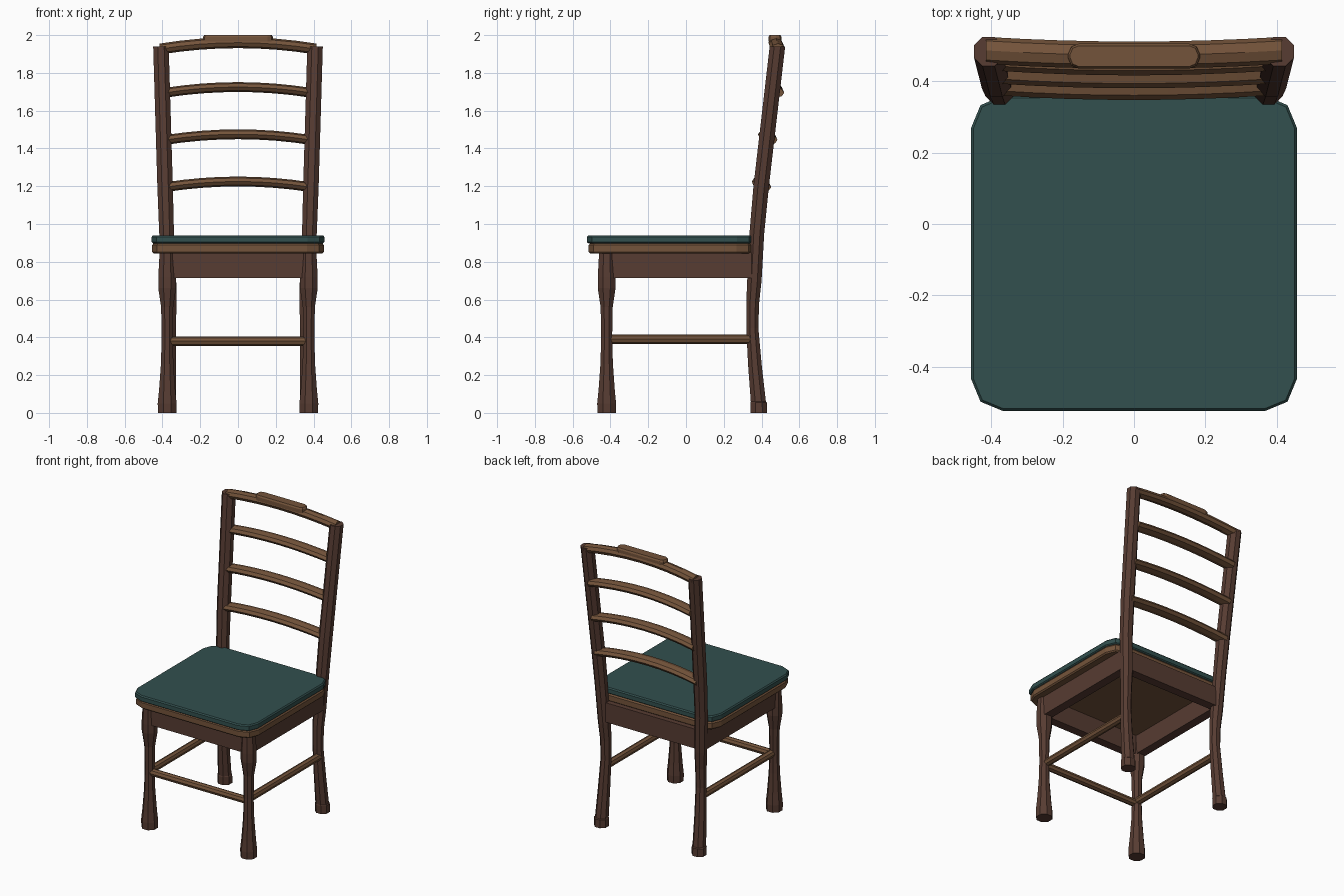
import bpy, bmesh, math
from mathutils import Vector

if "Cube" in bpy.data.objects:
    bpy.data.objects.remove(bpy.data.objects["Cube"])


def material(name, rgb):
    m = bpy.data.materials.new(name)
    m.diffuse_color = (*rgb, 1)
    m.use_nodes = True
    m.node_tree.nodes["Principled BSDF"].inputs["Base Color"].default_value = m.diffuse_color
    return m


DARK = material("dark_wood", (0.095, 0.045, 0.032))
LIGHT = material("light_wood", (0.175, 0.088, 0.043))
TEAL = material("teal_fabric", (0.032, 0.08, 0.077))


def loft(name, rings, mat):
    """Skin a list of equal-length point rings and cap both ends."""
    bm = bmesh.new()
    rows = [[bm.verts.new(p) for p in r] for r in rings]
    n = len(rows[0])
    for a, b in zip(rows, rows[1:]):
        for i in range(n):
            j = (i + 1) % n
            bm.faces.new((a[i], a[j], b[j], b[i]))
    bm.faces.new(rows[0])
    bm.faces.new(rows[-1])
    bmesh.ops.recalc_face_normals(bm, faces=bm.faces)
    me = bpy.data.meshes.new(name)
    bm.to_mesh(me)
    bm.free()
    me.materials.append(mat)
    ob = bpy.data.objects.new(name, me)
    bpy.context.collection.objects.link(ob)
    return ob


def ring(c, u, v, n=8, turn=0.0):
    """Elliptical ring around c spanned by half-axis vectors u and v."""
    return [Vector(c) + Vector(u) * math.cos(t) + Vector(v) * math.sin(t)
            for t in (2 * math.pi * i / n + turn for i in range(n))]


def leg(name, sections):
    """Turned octagonal leg from (x, y, z, half width) sections."""
    k = 1 / math.cos(math.pi / 8)
    loft(name, [ring((x, y, z), (r * k, 0, 0), (0, r * k, 0), 8, math.pi / 8)
                for x, y, z, r in sections], DARK)


def rail(name, half, y, z, dy, dz, ry, rz):
    """Arched cross rail: middle rises by dz and shifts by dy."""
    rings = []
    for i in range(9):
        t = i / 4 - 1
        s = 1 - t * t
        rings.append(ring((t * half, y + dy * s, z + dz * s), (0, ry, 0), (0, 0, rz)))
    loft(name, rings, LIGHT)


def slab(name, x, y0, y1, r, levels, mat, seg=2):
    """Stacked rounded-rectangle outlines, levels = (z, inset)."""
    rings = []
    for z, d in levels:
        pts = []
        corners = [(x - r, y1 - r, 0), (r - x, y1 - r, 1), (r - x, y0 + r, 2), (x - r, y0 + r, 3)]
        for cx, cy, q in corners:
            for i in range(seg + 1):
                a = (q + i / seg) * math.pi / 2
                pts.append((cx + (r - d) * math.cos(a), cy + (r - d) * math.sin(a), z))
        rings.append(pts)
    loft(name, rings, mat)


def box(name, x0, x1, y0, y1, z0, z1):
    loft(name, [[(x0, y0, z), (x1, y0, z), (x1, y1, z), (x0, y1, z)] for z in (z0, z1)], DARK)


# Seat board and cushion
slab("seat", 0.455, -0.515, 0.358, 0.09,
     [(0.845, 0.008), (0.853, 0), (0.888, 0), (0.898, 0.008)], LIGHT)
slab("cushion", 0.457, -0.525, 0.36, 0.09,
     [(0.898, 0.008), (0.904, 0), (0.932, 0), (0.94, 0.007)], TEAL)

# Legs, side aprons and side stretchers
for s, side in ((-1, "left"), (1, "right")):
    leg("front_leg_" + side, [(s * 0.375, -0.42, z, r) for z, r in (
        (0, 0.049), (0.05, 0.05), (0.12, 0.043), (0.26, 0.033), (0.40, 0.029),
        (0.56, 0.032), (0.66, 0.047), (0.72, 0.047), (0.85, 0.040))])
    leg("back_leg_" + side, [(s * x, y, z, r) for x, y, z, r in (
        (0.370, 0.386, 0, 0.044), (0.370, 0.385, 0.055, 0.044), (0.369, 0.383, 0.06, 0.040),
        (0.365, 0.365, 0.25, 0.036), (0.360, 0.351, 0.45, 0.032), (0.360, 0.353, 0.58, 0.034),
        (0.365, 0.362, 0.70, 0.038), (0.378, 0.375, 0.95, 0.039), (0.386, 0.398, 1.20, 0.041),
        (0.408, 0.484, 1.94, 0.041))])
    box("side_apron_" + side, s * 0.345, s * 0.405, -0.42, 0.35, 0.715, 0.848)
    loft("side_stretcher_" + side,
         [ring((s * 0.37, y, 0.39), (0.025, 0, 0), (0, 0, 0.025)) for y in (-0.42, 0.35)], LIGHT)

# Front and back aprons, front stretcher
box("front_apron", -0.375, 0.375, -0.45, -0.39, 0.715, 0.848)
box("back_apron", -0.365, 0.365, 0.328, 0.388, 0.715, 0.848)
loft("front_stretcher",
     [ring((x, -0.42, 0.38), (0, 0.025, 0), (0, 0, 0.025)) for x in (-0.375, 0.375)], LIGHT)

# Arched back slats
for i, (y, z) in enumerate(((0.406, 1.195), (0.439, 1.445), (0.475, 1.695))):
    rail(f"back_slat_{i + 1}", 0.385, y, z, -0.013, 0.03, 0.045, 0.026)

# Top rail with raised cap
rail("top_rail", 0.415, 0.487, 1.926, -0.013, 0.034, 0.038, 0.029)
slab("top_rail_cap", 0.185, 0.436, 0.506, 0.03,
     [(1.965, 0), (1.99, 0), (2.0, 0.006)], LIGHT)
